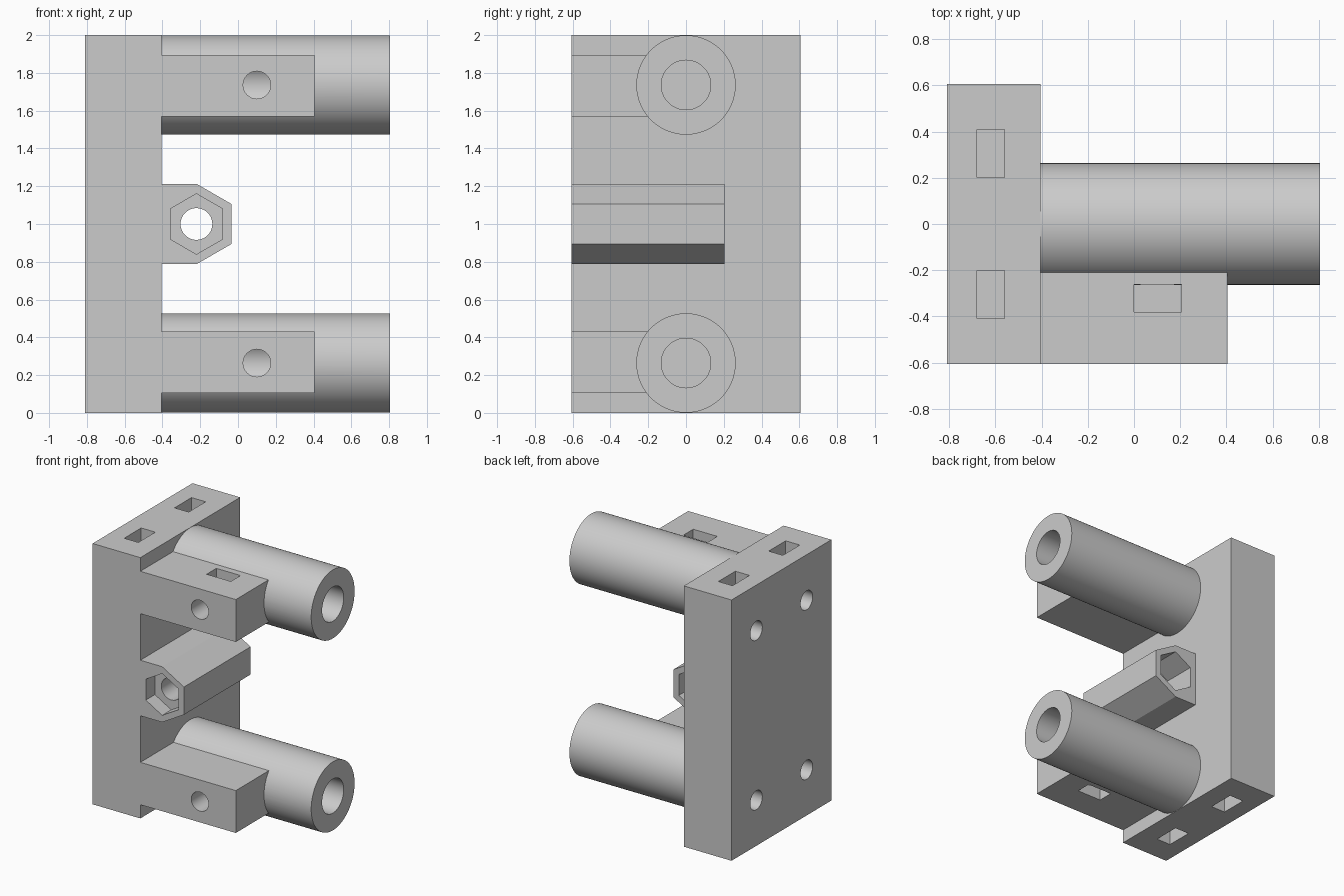
import bpy
from math import pi, cos, sin
from mathutils import Matrix

cube = bpy.data.objects.get("Cube")
if cube:
    bpy.data.objects.remove(cube, do_unlink=True)

grey = bpy.data.materials.new("grey_plastic")
grey.use_nodes = True
grey.diffuse_color = (0.6, 0.6, 0.6, 1)
grey.node_tree.nodes["Principled BSDF"].inputs["Base Color"].default_value = (0.6, 0.6, 0.6, 1)


def box(name, x, y, z):
    """Box from (min, max) ranges."""
    bpy.ops.mesh.primitive_cube_add(size=1)
    ob = bpy.context.object
    ob.name = name
    ob.data.transform(Matrix.Diagonal((x[1] - x[0], y[1] - y[0], z[1] - z[0], 1)))
    ob.data.transform(Matrix.Translation([(r[0] + r[1]) / 2 for r in (x, y, z)]))
    return ob


def prism(name, axis, span, centre, radius, sides=64):
    """Cylinder or hexagon along x or y; centre is (other horizontal axis, z)."""
    bpy.ops.mesh.primitive_cylinder_add(vertices=sides, radius=radius, depth=span[1] - span[0])
    ob = bpy.context.object
    ob.name = name
    mid = (span[0] + span[1]) / 2
    if axis == "X":
        turn, place = Matrix.Rotation(pi / 2, 4, "Y"), (mid, *centre)
    else:
        turn, place = Matrix.Rotation(pi / 2, 4, "X"), (centre[0], mid, centre[1])
    ob.data.transform(Matrix.Translation(place) @ turn)
    return ob


def combine(ob, others, operation="DIFFERENCE"):
    """Apply booleans one by one and discard the helpers."""
    for other in others:
        other.hide_render = True
        mod = ob.modifiers.new("cut", "BOOLEAN")
        mod.operation, mod.object, mod.solver = operation, other, "EXACT"
        bpy.ops.object.select_all(action="DESELECT")
        ob.select_set(True)
        bpy.context.view_layer.objects.active = ob
        bpy.ops.object.modifier_apply(modifier=mod.name)
        bpy.data.objects.remove(other, do_unlink=True)


def finish(ob):
    ob.data.materials.clear()
    ob.data.materials.append(grey)
    bpy.ops.object.select_all(action="DESELECT")
    ob.select_set(True)
    bpy.context.view_layer.objects.active = ob
    bpy.ops.object.shade_smooth_by_angle(angle=pi / 6)


def z_range(side, low, high):
    """Mirror a height range to the upper half when side is 1."""
    return (low, high) if side < 0 else (2 - high, 2 - low)


# Back plate with nut slots in both ends and screw holes in the outer face
plate = box("back_plate", (-0.81, -0.405), (-0.605, 0.605), (0, 2))
cutters = []
for side in (-1, 1):
    for y in (-0.305, 0.305):
        cutters.append(box("nut_slot", (-0.68, -0.56), (y - 0.103, y + 0.103),
                           z_range(side, -0.1, 0.45)))
        cutters.append(prism("screw_hole", "X", (-0.9, -0.48), (y, 1 + side * 0.65), 0.073, 32))
combine(plate, cutters)
finish(plate)

# Upper and lower tubes, each with a clamp arm in front
for side, label in ((-1, "lower"), (1, "upper")):
    z = 1 + side * 0.736

    def screw():
        return prism("set_screw_hole", "Y", (-0.7, 0), (0.1, z), 0.073, 32)

    tube = prism(label + "_tube", "X", (-0.42, 0.805), (0, z), 0.263, 96)
    combine(tube, [prism("bore", "X", (-0.405, 0.9), (0, z), 0.131), screw()])
    finish(tube)

    arm = box(label + "_arm", (-0.42, 0.405), (-0.605, -0.18), z_range(side, 0.105, 0.43))
    slot = box("arm_slot", (0, 0.205), (-0.38, -0.262), z_range(side, 0, 0.37))
    combine(arm, [slot, screw()])
    finish(arm)

# Hexagonal boss merged to the plate, with nut pockets and a through hole
centre = (-0.22, 1)
boss = prism("hex_boss", "Y", (-0.605, 0.203), centre, 0.213, 6)
combine(boss, [box("boss_web", (-0.42, -0.22), (-0.605, 0.203), (0.787, 1.213))], "UNION")
combine(boss, [
    prism("through_hole", "Y", (-0.8, 0.4), centre, 0.084, 48),
    prism("front_pocket", "Y", (-0.7, -0.495), centre, 0.16, 6),
    prism("rear_pocket", "Y", (-0.05, 0.3), centre, 0.16, 6),
])
finish(boss)
